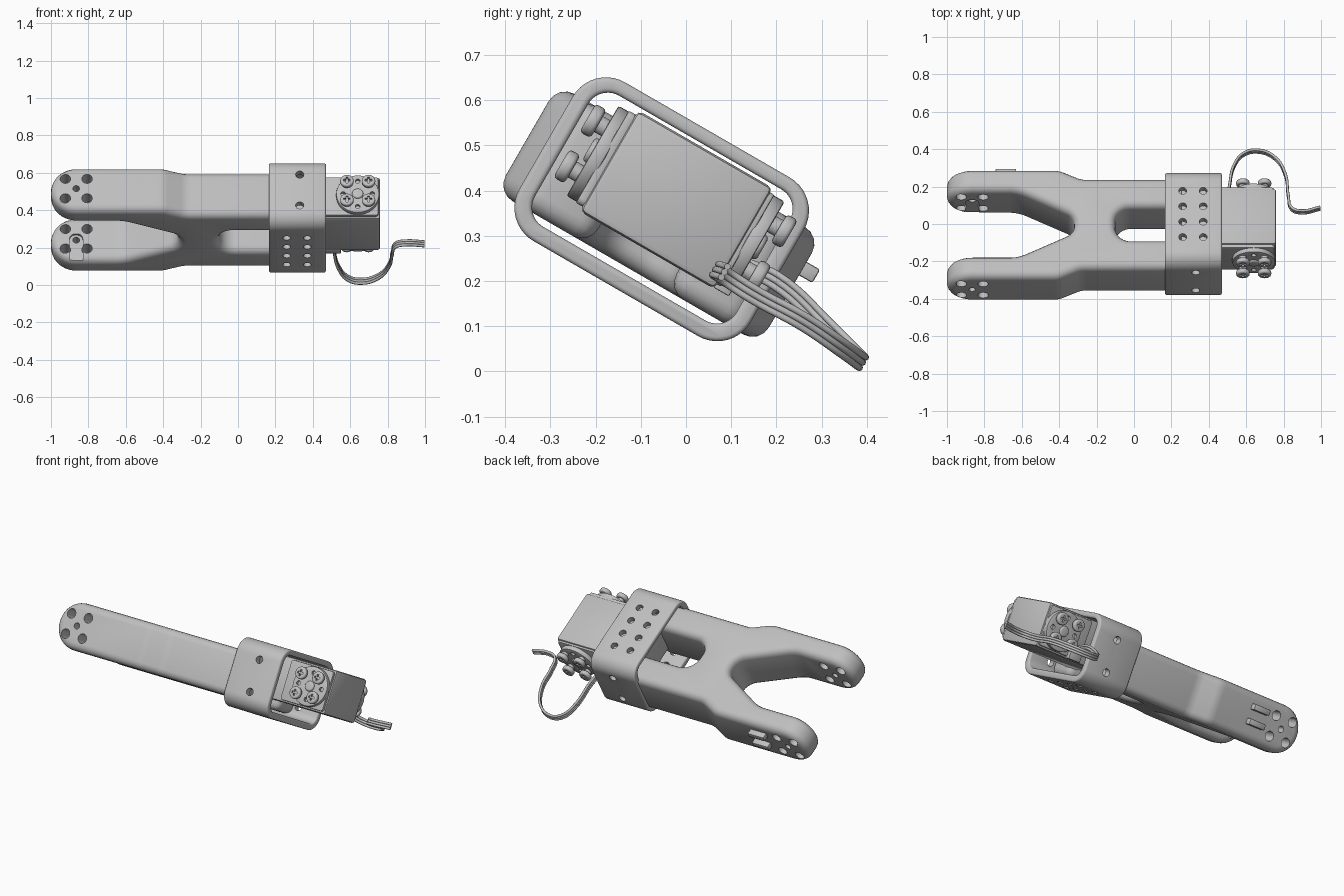
import bpy, bmesh, math
from mathutils import Matrix, Vector

cube = bpy.data.objects.get("Cube")
if cube:
    bpy.data.objects.remove(cube)

grey = bpy.data.materials.new("plain_grey")
grey.use_nodes = True
grey.diffuse_color = (0.52, 0.52, 0.52, 1)
grey.node_tree.nodes["Principled BSDF"].inputs["Base Color"].default_value = grey.diffuse_color

# Everything is built level, then the whole link is rolled about its length
ROLL = Matrix.Translation((0, -0.05, 0.365)) @ Matrix.Rotation(math.radians(-30), 4, "X")
ARM_V = -0.02
TIP_X = -0.865
HORN = (0.64, 0.028)


def make(name, bm):
    bmesh.ops.recalc_face_normals(bm, faces=bm.faces)
    bm.transform(ROLL)
    mesh = bpy.data.meshes.new(name)
    bm.to_mesh(mesh)
    bm.free()
    mesh.materials.append(grey)
    obj = bpy.data.objects.new(name, mesh)
    bpy.context.collection.objects.link(obj)
    return obj


def rounded(corners, radii, steps=10):
    """Fillet each corner of an outline."""
    out = []
    for i, (c, r) in enumerate(zip(corners, radii)):
        c = Vector(c)
        if r == 0:
            out.append(c)
            continue
        a = (Vector(corners[i - 1]) - c).normalized()
        b = (Vector(corners[(i + 1) % len(corners)]) - c).normalized()
        half = a.angle(b) / 2
        mid = c + (a + b).normalized() * r / math.sin(half)
        start = c + a * r / math.tan(half) - mid
        sweep = start.angle_signed(c + b * r / math.tan(half) - mid)
        for k in range(steps + 1):
            t = -sweep * k / steps
            out.append(mid + Matrix.Rotation(t, 2) @ start)
    return out


def rect(a0, a1, b0, b1, r=0):
    return rounded([(a0, b0), (a1, b0), (a1, b1), (a0, b1)], [r] * 4)


def add_prism(bm, outline, axis, lo, hi):
    place = {"x": lambda p: (lo, p[0], p[1]),
             "y": lambda p: (p[0], lo, p[1]),
             "z": lambda p: (p[0], p[1], lo)}[axis]
    face = bm.faces.new([bm.verts.new(place(p)) for p in outline])
    moved = bmesh.ops.extrude_face_region(bm, geom=[face])["geom"]
    shift = Vector([hi - lo if axis == n else 0 for n in "xyz"])
    bmesh.ops.translate(bm, vec=shift, verts=[g for g in moved if isinstance(g, bmesh.types.BMVert)])


def prism(name, outline, axis, lo, hi):
    bm = bmesh.new()
    add_prism(bm, outline, axis, lo, hi)
    return make(name, bm)


def add_rod(bm, axis, a, b, lo, hi, r, r2=None, sides=24):
    """Round rod along y at (x, z) or along z at (x, y)."""
    mid = (lo + hi) / 2
    where = (a, mid, b) if axis == "y" else (a, b, mid)
    turn = Matrix.Rotation(math.radians(-90), 4, "X") if axis == "y" else Matrix()
    bmesh.ops.create_cone(bm, cap_ends=True, segments=sides, radius1=r,
                          radius2=r if r2 is None else r2, depth=abs(hi - lo),
                          matrix=Matrix.Translation(where) @ turn)


def boolean(obj, cutter, operation="DIFFERENCE"):
    mod = obj.modifiers.new("cut", "BOOLEAN")
    mod.object, mod.operation, mod.solver = cutter, operation, "EXACT"
    mod.use_self = True
    cutter.hide_render = True


def bevel(obj, width, segments):
    mod = obj.modifiers.new("round", "BEVEL")
    mod.width, mod.segments = width, segments
    mod.limit_method, mod.angle_limit = "ANGLE", math.radians(40)
    mod.use_clamp_overlap = False


def finish(obj):
    """Bake the modifiers, drop the cutters and smooth the curved faces."""
    cutters = [m.object for m in obj.modifiers if m.type == "BOOLEAN"]
    bpy.context.view_layer.update()
    graph = bpy.context.evaluated_depsgraph_get()
    obj.data = bpy.data.meshes.new_from_object(obj.evaluated_get(graph))
    obj.modifiers.clear()
    for c in cutters:
        bpy.data.objects.remove(c)
    bpy.ops.object.select_all(action="DESELECT")
    obj.select_set(True)
    bpy.context.view_layer.objects.active = obj
    bpy.ops.object.shade_smooth_by_angle(angle=math.radians(32))


# Forked body: plan outline trimmed by a round-ended side outline
half = [(-0.1, 0.1), (0.3, 0.1), (0.3, 0.28), (-0.28, 0.28), (-0.4, 0.336),
        (-1.1, 0.336), (-1.1, 0.2), (-0.62, 0.2), (-0.32, 0.05)]
radii = [0.085, 0, 0, 0.12, 0.12, 0, 0, 0.2, 0.075]
plan = half + [(x, -y) for x, y in reversed(half)]
body = prism("forked_body", rounded(plan, radii + radii[::-1]), "z", -0.3, 0.3)
side = rounded([(-1, ARM_V - 0.137), (0.5, ARM_V - 0.137), (0.5, ARM_V + 0.137), (-1, ARM_V + 0.137)],
               [0.1365, 0, 0, 0.1365])
boolean(body, prism("side_trim", side, "y", -0.5, 0.5), "INTERSECT")
bevel(body, 0.042, 4)

# Screw holes and keyway in the fork tips
bm = bmesh.new()
add_rod(bm, "y", TIP_X, ARM_V, -0.5, 0.5, 0.018)
for sx in (-1, 1):
    for sz in (-1, 1):
        add_rod(bm, "y", TIP_X + sx * 0.058, ARM_V + sz * 0.06, -0.5, 0.5, 0.028)
add_prism(bm, rect(-0.9, -0.83, -0.25, 0.01, 0.03), "y", 0.15, 0.215)
boolean(body, make("tip_cutter", bm))
finish(body)

# Cable clips on the outside of the left-hand fork arm
for i, z in enumerate((0.035, -0.05)):
    clip = prism(f"arm_clip_{i + 1}", rect(-0.74, -0.63, z - 0.017, z + 0.017), "y", 0.31, 0.37)
    bevel(clip, 0.005, 2)
    finish(clip)

# Sleeve holding the motor
sleeve = prism("motor_sleeve", rect(-0.295, 0.295, -0.21, 0.195, 0.085), "x", 0.165, 0.47)
boolean(sleeve, prism("sleeve_bore", rect(-0.257, 0.257, -0.172, 0.163, 0.05), "x", 0, 0.6))
bevel(sleeve, 0.01, 3)
bm = bmesh.new()
for x in (0.26, 0.37):
    for y in (0.15, 0.055, -0.04, -0.135):
        add_rod(bm, "z", x, y, -0.4, 0.4, 0.021, sides=16)
for z in (0.09, -0.1):
    add_rod(bm, "y", 0.33, z, -0.5, 0.5, 0.022, sides=16)
boolean(sleeve, make("sleeve_cutter", bm))
finish(sleeve)

# Motor case, face plates and cable socket
parts = [("motor_case", rect(0.25, 0.76, -0.102, 0.156), -0.155, 0.19, 0.014),
         ("front_face_plate", rect(0.46, 0.75, -0.09, 0.145, 0.015), -0.172, -0.15, 0.004),
         ("back_face_plate", rect(0.46, 0.75, -0.09, 0.145, 0.015), 0.18, 0.2, 0.004),
         ("cable_socket", rect(0.47, 0.55, -0.1, -0.03), 0.185, 0.225, 0.004)]
for name, outline, lo, hi, width in parts:
    part = prism(name, outline, "y", lo, hi)
    bevel(part, width, 2)
    finish(part)

# Output discs with their screws on both motor faces
for name, s, base in (("front", -1, 0.165), ("back", 1, 0.195)):
    hx, hz = HORN
    bm = bmesh.new()
    add_rod(bm, "y", hx, hz, s * base, s * (base + 0.032), 0.115, sides=48)
    disc = make(f"{name}_output_disc", bm)
    bevel(disc, 0.005, 2)
    bm = bmesh.new()
    for k in range(4):
        a = k * math.pi / 2
        add_rod(bm, "y", hx + 0.078 * math.cos(a), hz + 0.078 * math.sin(a),
                s * (base + 0.015), s * (base + 0.1), 0.013, sides=16)
    boolean(disc, make("disc_cutter", bm))
    finish(disc)

    bm = bmesh.new()
    add_rod(bm, "y", hx, hz, s * base, s * (base + 0.042), 0.03)
    for sx in (-1, 1):
        for sz in (-1, 1):
            x, z = hx + sx * 0.058, hz + sz * 0.058
            add_rod(bm, "y", x, z, s * base, s * (base + 0.06), 0.02)
            add_rod(bm, "y", x, z, s * (base + 0.05), s * (base + 0.078), 0.036)
    screws = make(f"{name}_screws", bm)
    bevel(screws, 0.009, 3)
    boolean_slots = bmesh.new()
    for sx in (-1, 1):
        for sz in (-1, 1):
            x, z = hx + sx * 0.058, hz + sz * 0.058
            for w, h in ((0.018, 0.005), (0.005, 0.018)):
                add_prism(boolean_slots, rect(x - w, x + w, z - h, z + h), "y",
                          s * (base + 0.066), s * (base + 0.1))
    boolean(screws, make("slot_cutter", boolean_slots))
    finish(screws)

# Three-strand looping cable
path = [(0.50, 0.12, 0.235), (0.51, 0.2, 0.2), (0.54, 0.32, 0.09), (0.59, 0.375, 0.035),
        (0.66, 0.39, 0.02), (0.75, 0.355, 0.045), (0.81, 0.26, 0.11), (0.825, 0.15, 0.17),
        (0.845, 0.08, 0.215), (0.9, 0.065, 0.225), (0.996, 0.085, 0.22)]
across = Vector((0, 0.5, 0.866))
for i, name in enumerate(("lower", "middle", "upper")):
    curve = bpy.data.curves.new(f"{name}_cable_strand", "CURVE")
    curve.dimensions = "3D"
    curve.bevel_depth, curve.bevel_resolution = 0.0075, 2
    curve.use_fill_caps = True
    curve.resolution_u = 8
    spline = curve.splines.new("BEZIER")
    spline.bezier_points.add(len(path) - 1)
    for point, p in zip(spline.bezier_points, path):
        point.co = Vector(p) + across * (i - 1) * 0.0135
        point.handle_left_type = point.handle_right_type = "AUTO"
    curve.materials.append(grey)
    strand = bpy.data.objects.new(f"{name}_cable_strand", curve)
    bpy.context.collection.objects.link(strand)
